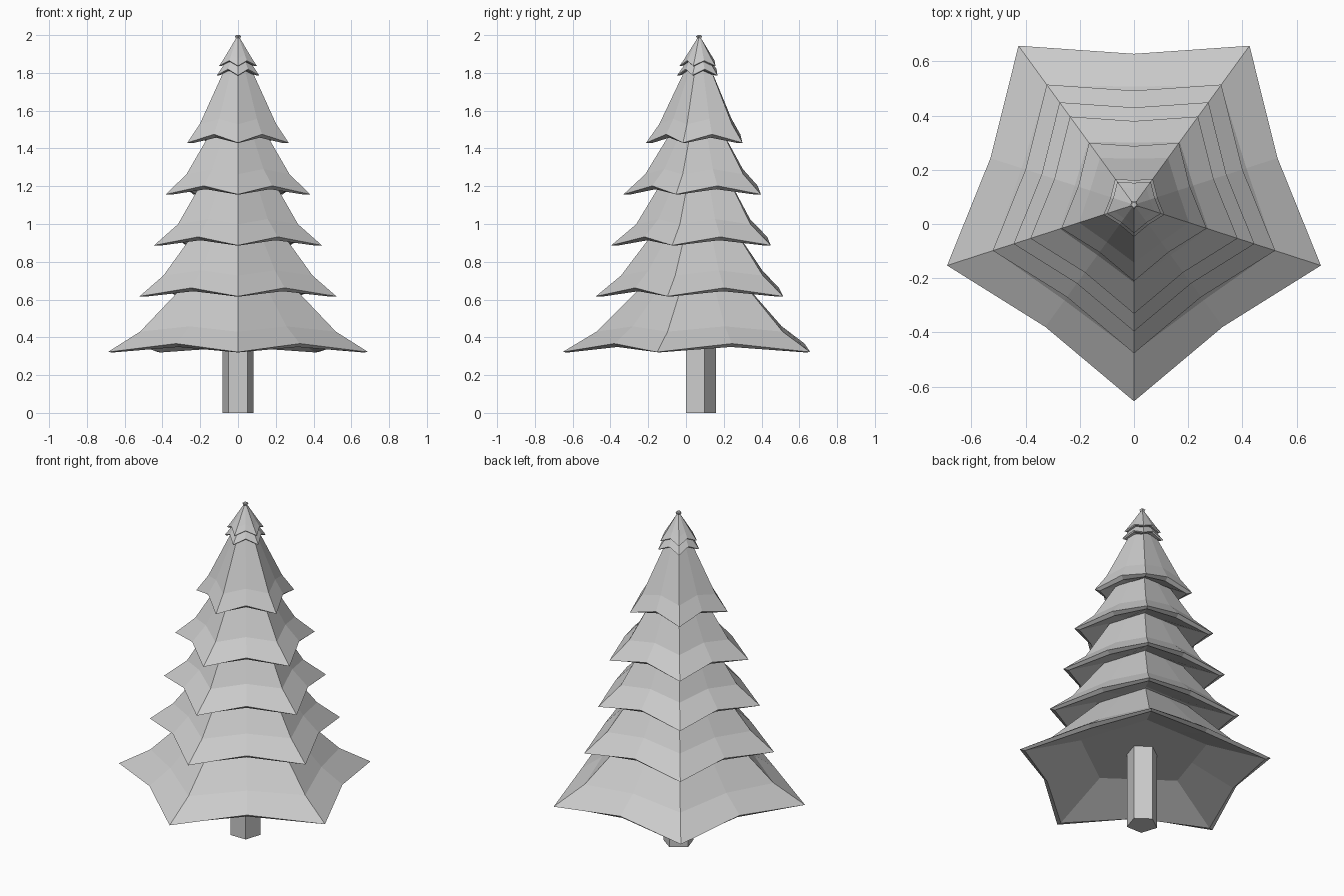
import bpy, bmesh, math

if "Cube" in bpy.data.objects:
    bpy.data.objects.remove(bpy.data.objects["Cube"])

CY = 0.071          # the tree axis sits slightly behind the origin
SIDES = 5


def star_ring(bm, r_tip, r_valley, z_tip, z_valley):
    """Ten vertices alternating branch tip / valley, first tip at the front."""
    ring = []
    for i in range(SIDES * 2):
        a = -math.pi / 2 + i * math.pi / SIDES
        r, z = (r_tip, z_tip) if i % 2 == 0 else (r_valley, z_valley)
        ring.append(bm.verts.new((r * math.cos(a), CY + r * math.sin(a), z)))
    return ring


def loft(name, rings):
    """Skin a stack of star rings and close both ends."""
    bm = bmesh.new()
    loops = [star_ring(bm, *r) for r in rings]
    n = SIDES * 2
    for a, b in zip(loops, loops[1:]):
        for i in range(n):
            j = (i + 1) % n
            bm.faces.new((a[i], a[j], b[j], b[i]))
    for end in (loops[0], loops[-1]):
        c = bm.verts.new((0, CY, sum(v.co.z for v in end) / n))
        for i in range(n):
            bm.faces.new((end[i], end[(i + 1) % n], c))
    bmesh.ops.recalc_face_normals(bm, faces=bm.faces)
    me = bpy.data.meshes.new(name)
    bm.to_mesh(me)
    bm.free()
    ob = bpy.data.objects.new(name, me)
    bpy.context.collection.objects.link(ob)
    return ob


def branch_tier(name, rim, mid, top, lift=0.047, t=0.02):
    """Skirt with a shallow hollow underside, thin rim and bent outer side."""
    (r0, z0), (r1, z1), (r2, z2) = rim, mid, top
    ri = r0 * 0.5
    zi = z0 + r0 * 0.19
    loft(name, [
        (ri, ri * 0.81, zi, zi),
        (r0 - 1.5 * t, r0 * 0.768 - t, z0, z0 + lift - t * 0.9),
        (r0, r0 * 0.768, z0 + 0.002, z0 + lift),
        (r1, r1 * 0.8, z1, z1 + lift * 0.6),
        (r2, r2 * 0.81, z2, z2),
    ])


# Branch tiers, bottom to top: (radius, height) of rim, bend and upper end
tiers = [
    ((0.725, 0.320), (0.545, 0.43), (0.255, 0.72)),
    ((0.548, 0.615), (0.415, 0.727), (0.22, 0.985)),
    ((0.467, 0.885), (0.335, 0.998), (0.18, 1.255)),
    ((0.402, 1.155), (0.287, 1.263), (0.14, 1.505)),
    ((0.282, 1.428), (0.213, 1.528), (0.055, 1.86)),
]
for k, tier in enumerate(tiers):
    branch_tier(f"branch_tier_{k + 1}", *tier)

# Two small collars at the crown
branch_tier("crown_lower", (0.118, 1.785), (0.088, 1.83), (0.05, 1.89), 0.035, 0.006)
branch_tier("crown_upper", (0.105, 1.835), (0.077, 1.878), (0.010, 1.985), 0.03, 0.005)

# Tiny flared tip
loft("tree_tip", [(0.006, 0.005, 1.975, 1.975),
                  (0.018, 0.012, 1.993, 1.996),
                  (0.010, 0.008, 2.0, 2.0)])

# Five sided trunk with a flat front
bpy.ops.mesh.primitive_cylinder_add(vertices=5, radius=0.087, depth=0.5,
                                    location=(0, CY, 0.25))
trunk = bpy.context.object
trunk.name = "trunk"
